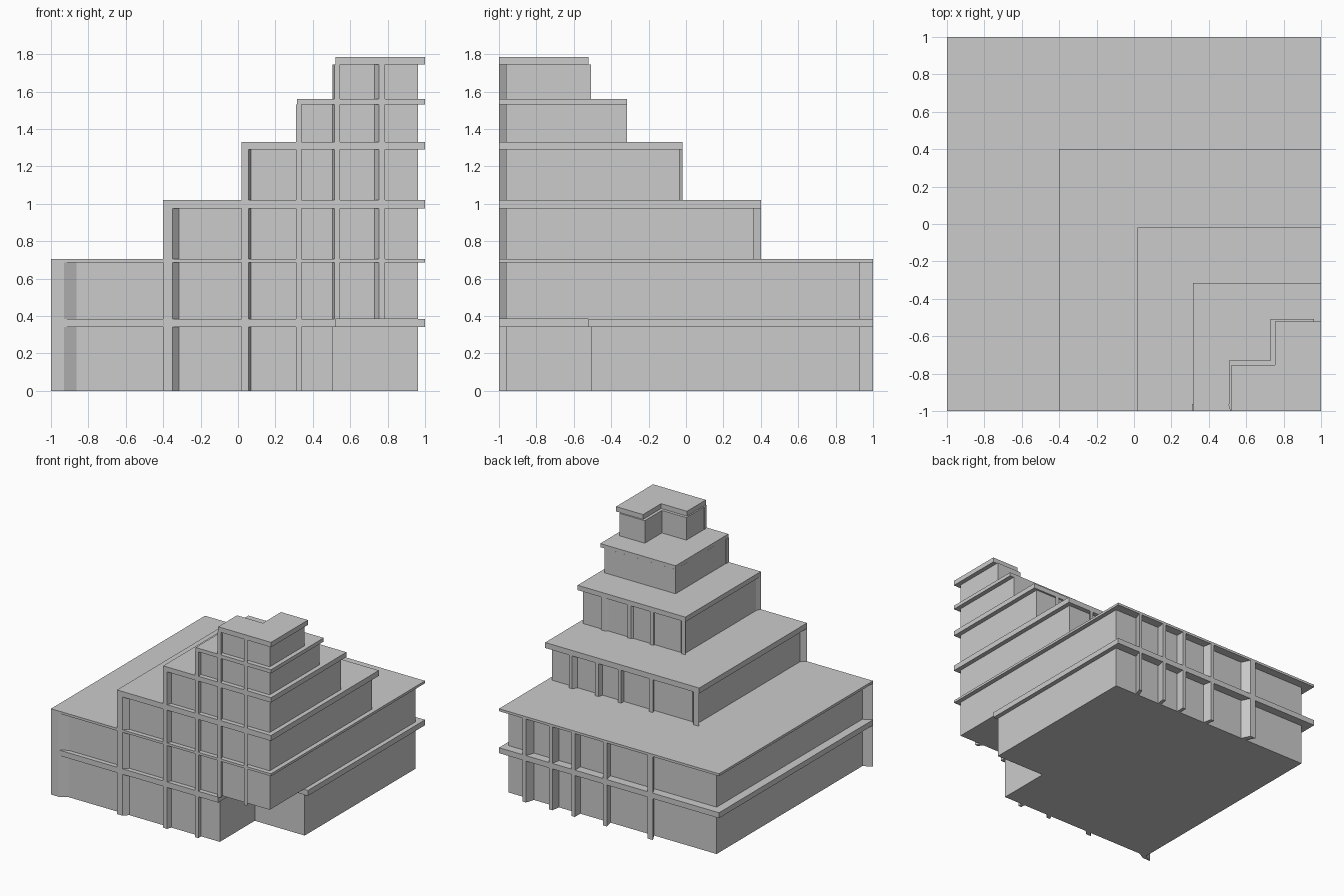
import bpy
import bmesh
from mathutils import Vector

cube = bpy.data.objects.get("Cube")
if cube:
    bpy.data.objects.remove(cube, do_unlink=True)

grey = bpy.data.materials.new("concrete_grey")
grey.use_nodes = True
GREY = (0.6, 0.6, 0.6, 1)
grey.diffuse_color = GREY
grey.node_tree.nodes["Principled BSDF"].inputs["Base Color"].default_value = GREY

# Walls are the floor outline shrunk towards this point
PIVOT = Vector((0.31, -0.31))
SHRINK = 0.946


def inset(points):
    return [PIVOT + (Vector(p) - PIVOT) * SHRINK for p in points]


def add_prism(bm, points, z0, z1):
    low = [bm.verts.new((p[0], p[1], z0)) for p in points]
    face = bm.faces.new(low)
    top = bmesh.ops.extrude_face_region(bm, geom=[face])["geom"]
    verts = [v for v in top if isinstance(v, bmesh.types.BMVert)]
    bmesh.ops.translate(bm, verts=verts, vec=(0, 0, z1 - z0))


def make_object(name, prisms):
    bm = bmesh.new()
    for points, z0, z1 in prisms:
        add_prism(bm, points, z0, z1)
    bmesh.ops.recalc_face_normals(bm, faces=bm.faces[:])
    mesh = bpy.data.meshes.new(name)
    bm.to_mesh(mesh)
    bm.free()
    mesh.materials.append(grey)
    obj = bpy.data.objects.new(name, mesh)
    bpy.context.collection.objects.link(obj)


def square(a):
    # Outline anchored at the front right corner, reaching -x and +y
    return [(a, -1), (1, -1), (1, -a), (a, -a)]


def fin(x0, x1, y):
    # Tapered fin from the floor edge back to the wall
    outer = [(x0, y), (x1, y)]
    return outer + inset(outer)[::-1]


ground = [(-1, -1), (0.52, -1), (0.52, -0.52), (1, -0.52), (1, 1), (-1, 1)]
tower = [(0.52, -1), (1, -1), (1, -0.52), (0.755, -0.52),
         (0.755, -0.755), (0.52, -0.755)]

# Name, outline, left extent, wall bottom, slab bottom, slab top
storeys = [
    ("ground", ground, -1, 0, 0.34, 0.385),
    ("second", square(-1), -1, 0.385, 0.685, 0.705),
    ("third", square(-0.4), -0.4, 0.705, 0.975, 1.02),
    ("fourth", square(0.02), 0.02, 1.02, 1.29, 1.33),
    ("fifth", square(0.315), 0.31, 1.33, 1.53, 1.56),
    ("top", tower, 0.515, 1.56, 1.745, 1.785),
]
FINS = [(-1, -0.93), (-0.4, -0.35), (0.02, 0.055), (0.31, 0.34),
        (0.515, 0.545), (0.755, 0.785)]

for name, outline, left, z0, z1, z2 in storeys:
    make_object(name + "_walls", [(inset(outline), z0, z1)])
    make_object(name + "_slab", [(outline, z1, z2)])
    front = [(fin(a, b, -1), z0, z1) for a, b in FINS
             if a >= left and not (name == "ground" and a > 0.5)]
    make_object(name + "_front_fins", front)
    if left < 0.3:
        back = [(fin(a, b, -left), z0, z1) for a, b in FINS
                if a >= max(left, -0.4)]
        make_object(name + "_back_fins", back)
